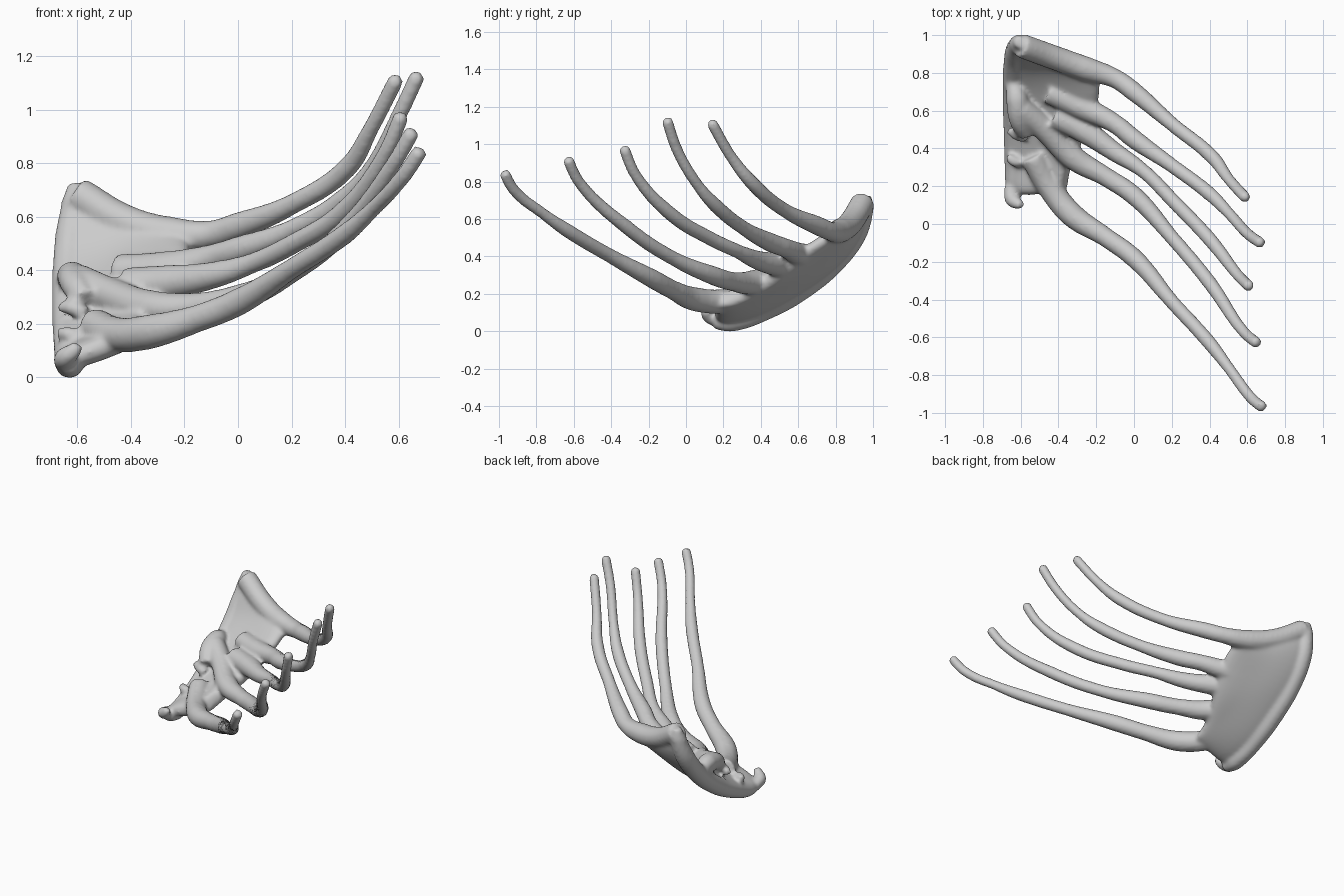
import bpy, bmesh

if "Cube" in bpy.data.objects:
    bpy.data.objects.remove(bpy.data.objects["Cube"])

parts = bmesh.new()


def absorb(obj):
    """Evaluate a helper object, add its mesh to the body, delete it."""
    bpy.context.view_layer.update()
    dg = bpy.context.evaluated_depsgraph_get()
    me = bpy.data.meshes.new_from_object(obj.evaluated_get(dg))
    parts.from_mesh(me)
    bpy.data.objects.remove(obj)
    bpy.data.meshes.remove(me)


def tube(pts, radii):
    """Smooth tapering tube through the points."""
    cu = bpy.data.curves.new("strand", 'CURVE')
    cu.dimensions = '3D'
    cu.bevel_depth = 1.0
    cu.bevel_resolution = 4
    cu.resolution_u = 8
    cu.use_fill_caps = True
    sp = cu.splines.new('BEZIER')
    sp.bezier_points.add(len(pts) - 1)
    for bp, p, r in zip(sp.bezier_points, pts, radii):
        bp.co = p
        bp.radius = r
        bp.handle_left_type = bp.handle_right_type = 'AUTO'
    ob = bpy.data.objects.new("strand", cu)
    bpy.context.collection.objects.link(ob)
    absorb(ob)


# Five long curved fingers, tip to root
fingers = [
    [(.59, .14, 1.115), (.5, .24, .94), (.41, .36, .79), (.2, .53, .65), (0, .7, .57),
     (-.1, .77, .54), (-.25, .82, .54), (-.42, .88, .585), (-.6, .945, .69)],
    [(.67, -.10, 1.13), (.6, -.05, .98), (.5, .06, .79), (.4, .16, .675), (.2, .31, .555),
     (0, .45, .48), (-.1, .53, .45), (-.28, .62, .41), (-.45, .70, .4)],
    [(.61, -.33, .98), (.55, -.27, .84), (.4, -.08, .63), (.2, .13, .5), (.05, .28, .43),
     (-.1, .38, .385), (-.26, .49, .36), (-.42, .57, .35)],
    [(.65, -.63, .92), (.58, -.57, .80), (.4, -.31, .555), (.2, -.07, .395), (0, .15, .3),
     (-.15, .25, .27), (-.32, .35, .265), (-.47, .5, .31), (-.6, .61, .365)],
    [(.68, -.97, .85), (.62, -.92, .76), (.5, -.76, .63), (.4, -.63, .54), (.2, -.41, .41), (0, -.18, .285),
     (-.15, -.07, .225), (-.33, .05, .175), (-.45, .2, .165), (-.54, .36, .2)],
]


def finger_radius(x):
    if x > .45:
        return .031
    if x > .02:
        return .039
    if x > -.2:
        return .052
    return .066


for f in fingers:
    r = [finger_radius(p[0]) for p in f]
    # rounded tip
    d = [(a - b) * .1 for a, b in zip(f[0], f[1])]
    tip = tuple(a + c for a, c in zip(f[0], d))
    tube([tip] + f, [.014] + r)

# Curved palm plate
rows = [
    ([-.655] * 7, [(.14, .065), (.28, .065), (.45, .13), (.62, .235), (.78, .355), (.9, .5), (.955, .68)]),
    ([-.5] * 7, [(.15, .115), (.28, .12), (.45, .185), (.62, .28), (.77, .38), (.88, .5), (.93, .64)]),
    ([-.39] * 7, [(.16, .155), (.28, .175), (.43, .235), (.58, .305), (.72, .4), (.84, .49), (.88, .58)]),
    ([-.37, -.36, -.29, -.23, -.18, -.17, -.17],
     [(.14, .17), (.26, .2), (.4, .26), (.5, .33), (.62, .43), (.72, .49), (.81, .53)]),
]
bm = bmesh.new()
grid = [[bm.verts.new((x, y, z)) for x, (y, z) in zip(xs, yz)] for xs, yz in rows]
for a, b in zip(grid, grid[1:]):
    for i in range(6):
        bm.faces.new((a[i], b[i], b[i + 1], a[i + 1]))
bmesh.ops.recalc_face_normals(bm, faces=bm.faces)
me = bpy.data.meshes.new("plate")
bm.to_mesh(me)
bm.free()
plate = bpy.data.objects.new("plate", me)
bpy.context.collection.objects.link(plate)
so = plate.modifiers.new("thick", 'SOLIDIFY')
so.thickness = .1
so.offset = 0
su = plate.modifiers.new("round", 'SUBSURF')
su.levels = 2
absorb(plate)

# Thick wrist rim, raised wrist lobe and small hooks along the rim
tube([(-.63, .15, .055), (-.63, .24, .055), (-.635, .42, .115), (-.635, .62, .23), (-.635, .8, .38),
      (-.625, .91, .53), (-.61, .955, .66), (-.605, .965, .73)],
     [.04, .055, .055, .06, .06, .06, .05, .03])
tube([(-.64, .74, .37), (-.62, .66, .38), (-.61, .56, .355), (-.57, .48, .29)], [.04, .06, .055, .05])
tube([(-.665, .5, .265), (-.62, .47, .265), (-.57, .46, .24)], [.022, .03, .03])
tube([(-.67, .36, .17), (-.63, .33, .165), (-.58, .33, .14)], [.022, .03, .03])
tube([(-.655, .2, .06), (-.645, .13, .08), (-.61, .105, .11), (-.6, .1, .13)], [.035, .04, .03, .02])

# Fuse everything into one smooth skin
me = bpy.data.meshes.new("clawed_hand")
parts.to_mesh(me)
parts.free()
hand = bpy.data.objects.new("clawed_hand", me)
bpy.context.collection.objects.link(hand)
rm = hand.modifiers.new("fuse", 'REMESH')
rm.mode = 'VOXEL'
rm.voxel_size = .011
rm.use_smooth_shade = True
sm = hand.modifiers.new("soften", 'SMOOTH')
sm.factor = .5
sm.iterations = 10
bpy.context.view_layer.update()
dg = bpy.context.evaluated_depsgraph_get()
skin = bpy.data.meshes.new_from_object(hand.evaluated_get(dg))
hand.modifiers.clear()
hand.data = skin

# Rest on the ground
low = min(v.co.z for v in skin.vertices)
for v in skin.vertices:
    v.co.z -= low
for p in skin.polygons:
    p.use_smooth = True
